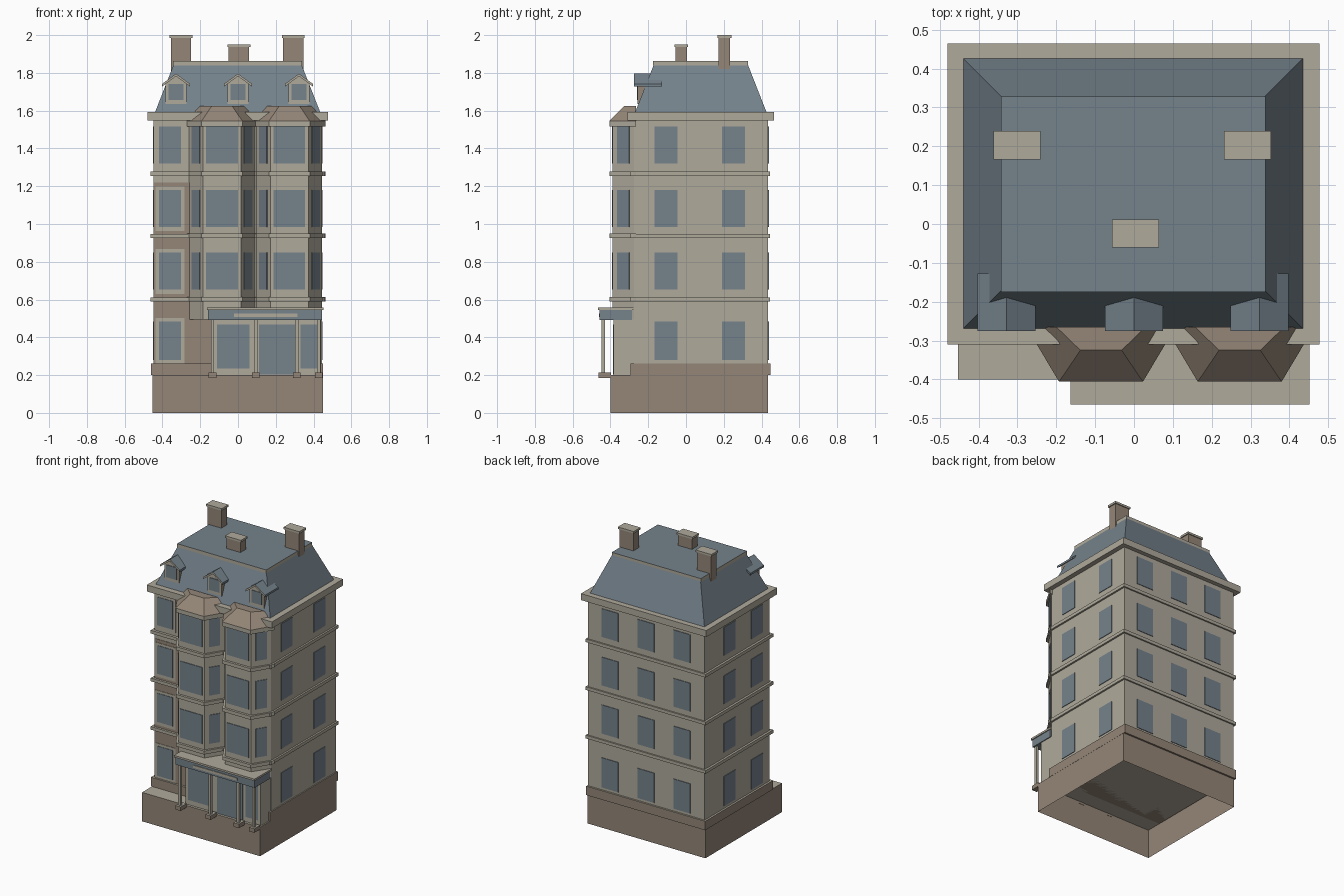
import bpy, bmesh
from mathutils import Vector

cube = bpy.data.objects.get("Cube")
if cube:
    bpy.data.objects.remove(cube, do_unlink=True)


def material(name, srgb):
    m = bpy.data.materials.new(name)
    m.use_nodes = True
    col = [(c / 255) ** 2.2 for c in srgb] + [1]
    m.diffuse_color = col
    m.node_tree.nodes["Principled BSDF"].inputs["Base Color"].default_value = col
    return m


STONE = material("pale stone", (174, 168, 154))
BROWN = material("brown stone", (147, 133, 119))
SLATE = material("slate blue", (116, 129, 138))


def loft(name, ring_a, ring_b, mat, accent=None, direction=(0, 0, 1), open_start=False):
    """Solid between two rings; faces turned along direction take the accent material."""
    bm = bmesh.new()
    a = [bm.verts.new(p) for p in ring_a]
    b = [bm.verts.new(p) for p in ring_b]
    n = len(a)
    for i in range(n):
        j = (i + 1) % n
        bm.faces.new((a[i], a[j], b[j], b[i]))
    bm.faces.new(b)
    if not open_start:
        bm.faces.new(a[::-1])
    bmesh.ops.recalc_face_normals(bm, faces=bm.faces)
    bm.normal_update()
    if accent:
        for f in bm.faces:
            f.material_index = int(f.normal.dot(Vector(direction)) > 0.9)
    mesh = bpy.data.meshes.new(name)
    bm.to_mesh(mesh)
    bm.free()
    mesh.materials.append(mat)
    if accent:
        mesh.materials.append(accent)
    ob = bpy.data.objects.new(name, mesh)
    bpy.context.collection.objects.link(ob)
    return ob


def at_z(outline, z):
    return [(x, y, z) for x, y in outline]


def rect(x0, x1, y0, y1):
    return [(x0, y0), (x1, y0), (x1, y1), (x0, y1)]


def slab(name, outline, z0, z1, mat, accent=None, **kw):
    return loft(name, at_z(outline, z0), at_z(outline, z1), mat, accent, **kw)


def panel(name, p, q, width, z0, z1, mat, thick):
    """Thin upright plate centred on wall line p to q, on its outer side."""
    p, q = Vector(p), Vector(q)
    d = (q - p).normalized()
    n = Vector((d.y, -d.x))
    mid = (p + q) / 2
    a, b = mid - d * width / 2, mid + d * width / 2
    slab(name, [a - n * .002, a + n * thick, b + n * thick, b - n * .002], z0, z1, mat)


X, FRONT, BACK = 0.447, -0.275, 0.435
FLOORS = [(.28, .485), (.652, .85), (.985, 1.18), (1.32, 1.515)]
COURSES = [.59, .925, 1.255]

# Foundation, open underneath, and main walls
slab("foundation", rect(-.453, .449, -.40, BACK), 0, .2, BROWN, STONE, open_start=True)
slab("main_walls", rect(-X, X - .003, FRONT, BACK), .2, 1.56, STONE)
slab("plinth", rect(-.46, .45, FRONT - .018, BACK + .012), .2, .262, BROWN, STONE)
for z in COURSES:
    slab("string_course", rect(-.462, .456, FRONT - .018, BACK + .01), z, z + .022, STONE)
slab("main_cornice", rect(-.48, .477, -.31, .465), 1.547, 1.592, STONE)

# Darker front masonry left of the bays
panel("front_masonry", (-X, FRONT), (-.25, FRONT), .19, .262, 1.22, BROWN, .003)
panel("porch_masonry", (-.26, FRONT), (-.13, FRONT), .13, .262, .5, BROWN, .003)

# Windows on every wall, by floor
for z0, z1 in FLOORS:
    panel("window_frame", (-.43, FRONT), (-.29, FRONT), .155, z0 - .022, z1 + .018, STONE, .006)
    panel("front_window", (-.43, FRONT), (-.29, FRONT), .118, z0, z1, SLATE, .009)
    for y in (-.105, .252):
        panel("left_window", (X - .003, y - .1), (X - .003, y + .1), .122, z0, z1, SLATE, .004)
    for y in (-.135, .165):
        panel("right_window", (-X, y + .1), (-X, y - .1), .128, z0, z1, SLATE, .004)
    for x in (-.275, 0, .275):
        panel("back_window", (x + .1, BACK), (x - .1, BACK), .128, z0, z1, SLATE, .004)


# Two canted bays
def bay_outline(cx, front_half, back_half, front_y, back_y=-.265):
    return [(cx - back_half, back_y), (cx - front_half, front_y),
            (cx + front_half, front_y), (cx + back_half, back_y)]


for cx in (-.085, .272):
    wall = bay_outline(cx, .1, .174, -.388, FRONT)
    ledge = bay_outline(cx, .108, .192, -.404)
    slab("bay_wall", wall, .495, 1.53, STONE)
    for z in COURSES:
        slab("bay_course", ledge, z, z + .024, STONE)
    slab("bay_cornice", ledge, 1.515, 1.545, STONE)
    loft("bay_roof", at_z(bay_outline(cx, .108, .192, -.406), 1.545),
         at_z(bay_outline(cx, .053, .115, -.325), 1.626), BROWN)
    for z0, z1 in FLOORS[1:]:
        for i, width in enumerate((.075, .168, .075)):
            panel("bay_window", wall[i], wall[i + 1], width, z0, z1, SLATE, .004)

# Shopfront under the bays
SHOP_Y = -.383
slab("shopfront", rect(-.135, .44, SHOP_Y, FRONT + .01), .2, .5, STONE)
for x0, x1, z0 in ((-.112, .06, .235), (.112, .305, .202), (.33, .422, .235)):
    panel("shop_glazing", (x0, SHOP_Y), (x1, SHOP_Y), x1 - x0, z0, .468, SLATE, .004)

# Porch canopy, sign plate and posts
slab("porch_canopy", rect(-.158, .446, -.457, -.285), .493, .547, SLATE)
slab("canopy_top", rect(-.164, .452, -.465, -.278), .545, .558, STONE)
panel("canopy_plate", (-.02, -.457), (.315, -.457), .335, .508, .527, STONE, .004)
for x in (-.135, .095, .31, .428):
    slab("porch_post", rect(x - .009, x + .009, -.447, -.429), .2, .494, STONE)
    slab("post_base", rect(x - .02, x + .02, -.462, -.398), .185, .213, BROWN, STONE)

# Mansard roof and its top rim
loft("mansard_roof", at_z(rect(-.44, .436, -.27, .427), 1.59),
     at_z(rect(-.34, .336, -.17, .327), 1.845), SLATE)
slab("roof_rim", rect(-.343, .338, -.175, .328), 1.838, 1.862, STONE, SLATE)

# Dormers
for cx in (-.328, 0, .323):
    body = [(-.055, 1.635), (.055, 1.635), (.055, 1.742), (0, 1.782), (-.055, 1.742)]
    gable = [(-.075, 1.741), (0, 1.796), (.075, 1.741), (.075, 1.727), (0, 1.782), (-.075, 1.727)]
    for name, shape, y0, y1, mat in (("dormer_body", body, -.256, -.15, BROWN),
                                     ("dormer_roof", gable, -.275, -.127, SLATE)):
        loft(name, [(cx + x, y0, z) for x, z in shape], [(cx + x, y1, z) for x, z in shape],
             mat, STONE, direction=(0, -1, 0))
    panel("dormer_window", (cx - .05, -.256), (cx + .05, -.256), .078, 1.657, 1.742, SLATE, .004)

# Chimneys
for x0, x1, y0, y1, z0, z1 in ((-.362, -.241, .166, .24, 1.7, 2), (.232, .353, .166, .24, 1.7, 2),
                               (-.056, .065, -.061, .011, 1.85, 1.95)):
    slab("chimney_stack", rect(x0 + .007, x1 - .007, y0 + .006, y1 - .006), z0, z1 - .012, BROWN)
    slab("chimney_cap", rect(x0, x1, y0, y1), z1 - .014, z1, STONE)
